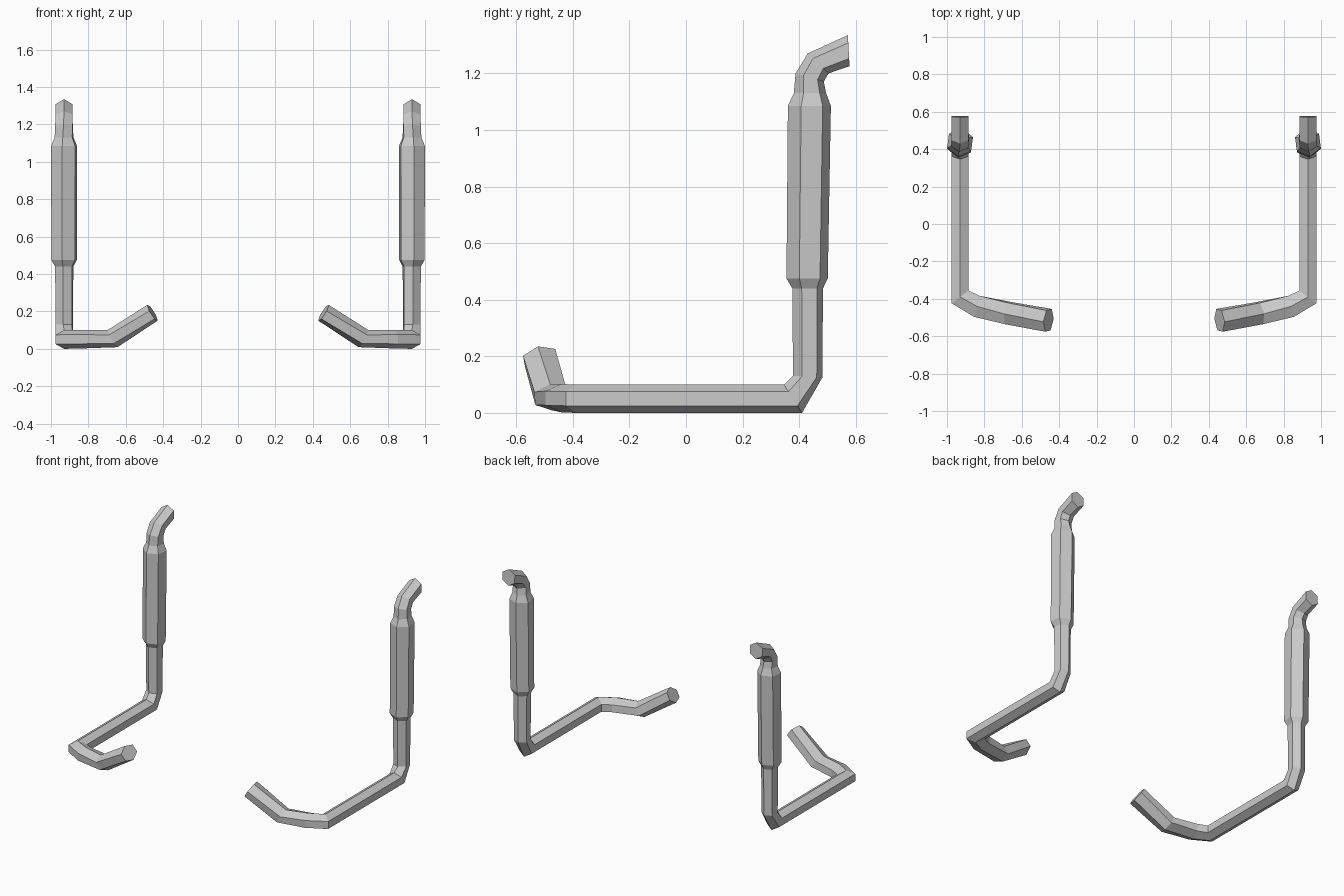
import bpy, bmesh
from mathutils import Vector

# Each ring of the pipe: centre, half-width vector (flat side), half-height vector (point)
RINGS = [
    # upturned front end
    ((0.457, -0.515, 0.193), (-0.003, 0.057, 0.012), (0.028, -0.008, 0.042)),
    ((0.670, -0.477, 0.055), (-0.008, 0.057, 0.004), (0.026, -0.003, 0.046)),
    ((0.840, -0.440, 0.052), (-0.015, 0.056, 0.0), (0, 0, 0.05)),
    # long run along the floor
    ((0.930, -0.390, 0.050), (-0.045, 0.034, 0), (0, 0, 0.05)),
    ((0.930, 0.378, 0.050), (-0.045, 0, 0), (0, -0.032, 0.05)),
    # riser
    ((0.929, 0.430, 0.128), (-0.044, -0.006, 0), (0.006, -0.052, 0.003)),
    ((0.929, 0.430, 0.440), (-0.045, -0.006, 0), (0.007, -0.054, 0)),
    # wide silencer section
    ((0.930, 0.428, 0.475), (-0.063, -0.009, 0), (0.010, -0.073, 0)),
    ((0.930, 0.436, 1.085), (-0.064, -0.009, 0), (0.010, -0.076, 0)),
    ((0.930, 0.438, 1.130), (-0.047, -0.006, 0), (0.007, -0.057, 0)),
    # outlet bent backwards
    ((0.930, 0.437, 1.185), (-0.046, -0.003, 0), (0.003, -0.050, 0.014)),
    ((0.930, 0.467, 1.235), (-0.046, 0, 0), (0, -0.037, 0.035)),
    ((0.930, 0.575, 1.280), (-0.046, 0, 0), (0, -0.003, 0.055)),
]
HEX = [(0, 1), (1, 0.5), (1, -0.5), (0, -1), (-1, -0.5), (-1, 0.5)]

# Sweep the hexagon through the rings and cap both ends
bm = bmesh.new()
rings = []
for c, side, point in RINGS:
    c, side, point = Vector(c), Vector(side), Vector(point)
    rings.append([bm.verts.new(c + side * a + point * b) for a, b in HEX])
for r0, r1 in zip(rings, rings[1:]):
    for i in range(6):
        j = (i + 1) % 6
        bm.faces.new((r0[i], r0[j], r1[j], r1[i]))
bm.faces.new(rings[0])
bm.faces.new(rings[-1])
bmesh.ops.recalc_face_normals(bm, faces=bm.faces)

mesh = bpy.data.meshes.new("exhaust_pipes")
bm.to_mesh(mesh)
bm.free()
pipes = bpy.data.objects.new("exhaust_pipes", mesh)
bpy.context.collection.objects.link(pipes)

# Matching pipe on the other side
mirror = pipes.modifiers.new("mirror", 'MIRROR')
mirror.use_axis[0] = True
mirror.use_mirror_merge = False
